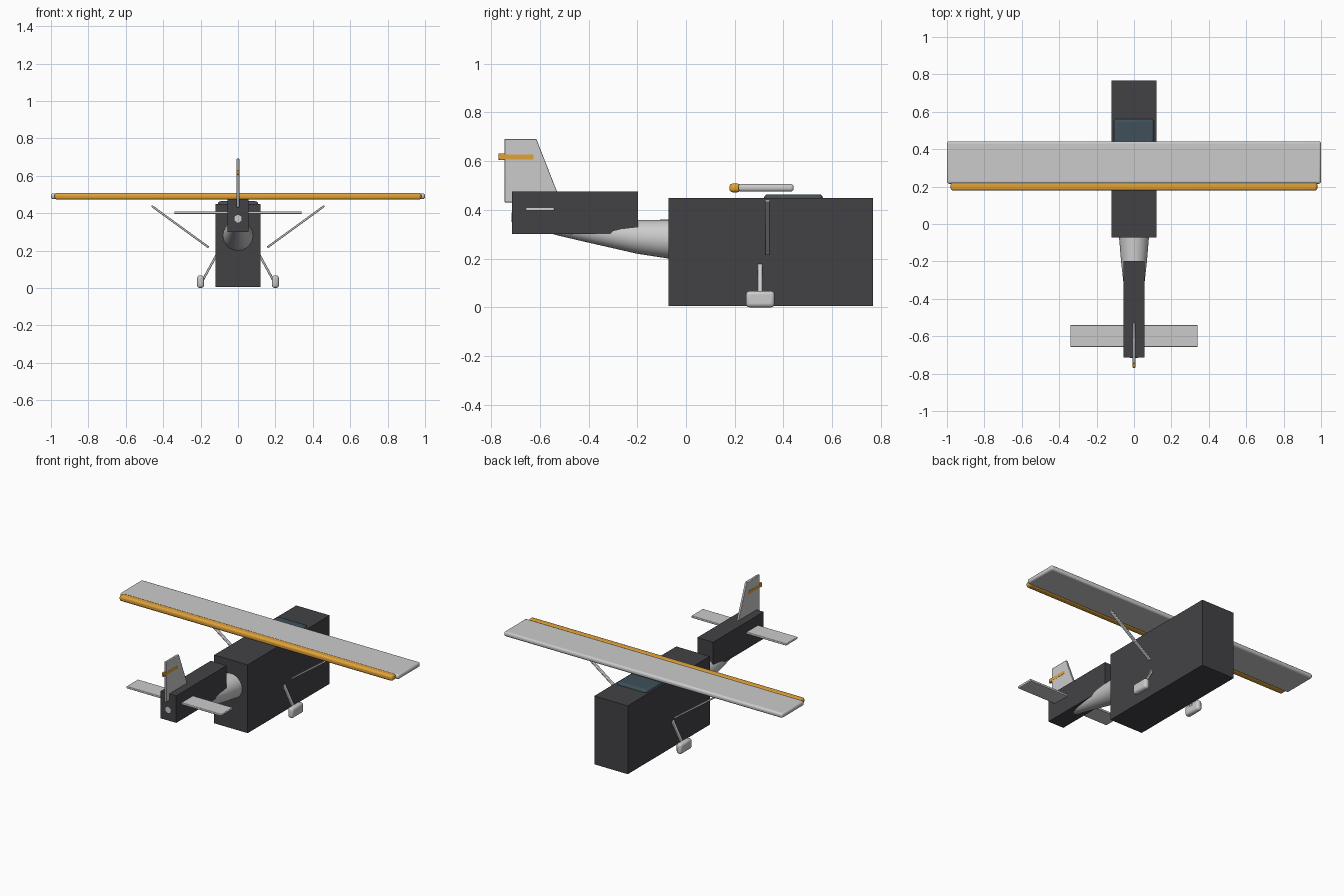
import bpy, bmesh, math
from mathutils import Vector

if "Cube" in bpy.data.objects:
    bpy.data.objects.remove(bpy.data.objects["Cube"])


def material(name, rgb):
    m = bpy.data.materials.new(name)
    m.diffuse_color = (*rgb, 1)
    m.use_nodes = True
    m.node_tree.nodes["Principled BSDF"].inputs["Base Color"].default_value = m.diffuse_color
    return m


DARK = material("dark_grey", (0.055, 0.053, 0.06))
ORANGE = material("orange", (0.75, 0.36, 0.04))
GLASS = material("dark_glass", (0.05, 0.08, 0.1))


def finish(name, bm, mat=None, bevel=0, segments=3, smooth=False):
    bmesh.ops.recalc_face_normals(bm, faces=bm.faces)
    me = bpy.data.meshes.new(name)
    bm.to_mesh(me)
    bm.free()
    ob = bpy.data.objects.new(name, me)
    bpy.context.collection.objects.link(ob)
    if mat:
        me.materials.append(mat)
    if bevel:
        mod = ob.modifiers.new("bevel", 'BEVEL')
        mod.width, mod.segments = bevel, segments
    if bevel or smooth:
        bpy.ops.object.select_all(action='DESELECT')
        ob.select_set(True)
        bpy.context.view_layer.objects.active = ob
        bpy.ops.object.shade_smooth_by_angle(angle=math.radians(40))
    return ob


def box(name, x, y, z, **kw):
    """Box from (min, max) ranges on each axis."""
    bm = bmesh.new()
    bmesh.ops.create_cube(bm, size=1)
    for v in bm.verts:
        v.co = [r[0] + (c + 0.5) * (r[1] - r[0]) for c, r in zip(v.co, (x, y, z))]
    return finish(name, bm, **kw)


def bar(name, a, b, width, depth):
    """Flat bar from a to b, depth measured along y."""
    a, b = Vector(a), Vector(b)
    d = (b - a).normalized()
    side = d.cross(Vector((0, 1, 0))).normalized() * width / 2
    along = Vector((0, depth / 2, 0))
    bm = bmesh.new()
    rings = [[bm.verts.new(p + s * side + t * along)
              for s, t in ((-1, -1), (1, -1), (1, 1), (-1, 1))] for p in (a, b)]
    for i in range(4):
        j = (i + 1) % 4
        bm.faces.new((rings[0][i], rings[0][j], rings[1][j], rings[1][i]))
    bm.faces.new(rings[0])
    bm.faces.new(rings[1])
    return finish(name, bm, bevel=0.003, segments=2)


# Fuselage blocks
box("fuselage", (-0.12, 0.12), (-0.072, 0.768), (0.005, 0.448), mat=DARK)
box("tail_block", (-0.057, 0.057), (-0.714, -0.197), (0.30, 0.475), mat=DARK)

# Tapered tail boom lofted through round sections: y, centre height, radius
sections = [(0.0, 0.277, 0.083), (-0.07, 0.28, 0.08), (-0.2, 0.289, 0.069),
            (-0.31, 0.302, 0.057), (-0.42, 0.318, 0.048),
            (-0.53, 0.335, 0.039), (-0.716, 0.37, 0.02)]
bm = bmesh.new()
N = 32
rings = [[bm.verts.new((r * math.cos(2 * math.pi * k / N), y,
                        z + r * math.sin(2 * math.pi * k / N)))
          for k in range(N)] for y, z, r in sections]
for r0, r1 in zip(rings, rings[1:]):
    for k in range(N):
        j = (k + 1) % N
        bm.faces.new((r0[k], r0[j], r1[j], r1[k]))
bm.faces.new(rings[0])
bm.faces.new(rings[-1])
finish("tail_boom", bm, smooth=True)

# Canopy roof glass
box("canopy", (-0.108, 0.108), (0.32, 0.562), (0.40, 0.464),
    mat=GLASS, bevel=0.016)

# Wing with orange trailing strip
box("wing", (-1, 1), (0.215, 0.442), (0.475, 0.506), bevel=0.012)
box("wing_flap", (-0.98, 0.98), (0.178, 0.224), (0.472, 0.508),
    mat=ORANGE, bevel=0.013)

# Tailplane
box("tailplane", (-0.34, 0.34), (-0.658, -0.54), (0.396, 0.41), bevel=0.004)

# Fin from side profile
bm = bmesh.new()
profile = [(-0.745, 0.431), (-0.745, 0.691), (-0.614, 0.691), (-0.512, 0.431)]
f = bm.faces.new([bm.verts.new((-0.007, y, z)) for y, z in profile])
ext = bmesh.ops.extrude_face_region(bm, geom=[f])
bmesh.ops.translate(bm, vec=(0.014, 0, 0),
                    verts=[g for g in ext["geom"] if isinstance(g, bmesh.types.BMVert)])
finish("fin", bm, bevel=0.003, segments=2)

# Orange fin stripe and trailing tab
box("fin_stripe", (-0.008, 0.008), (-0.75, -0.626), (0.607, 0.627), mat=ORANGE)
box("fin_tab", (-0.007, 0.007), (-0.77, -0.742), (0.604, 0.631),
    mat=ORANGE, bevel=0.003, segments=2)

# Wing struts, gear legs and wheels on both sides
for s, side in ((1, "right"), (-1, "left")):
    bar(f"wing_strut_{side}", (s * 0.157, 0.335, 0.217), (s * 0.462, 0.335, 0.439),
        0.011, 0.02)
    bar(f"gear_leg_{side}", (s * 0.115, 0.304, 0.176), (s * 0.192, 0.304, 0.035),
        0.012, 0.02)
    box(f"wheel_{side}", sorted((s * 0.181, s * 0.219)), (0.246, 0.364), (0, 0.067),
        bevel=0.015)
